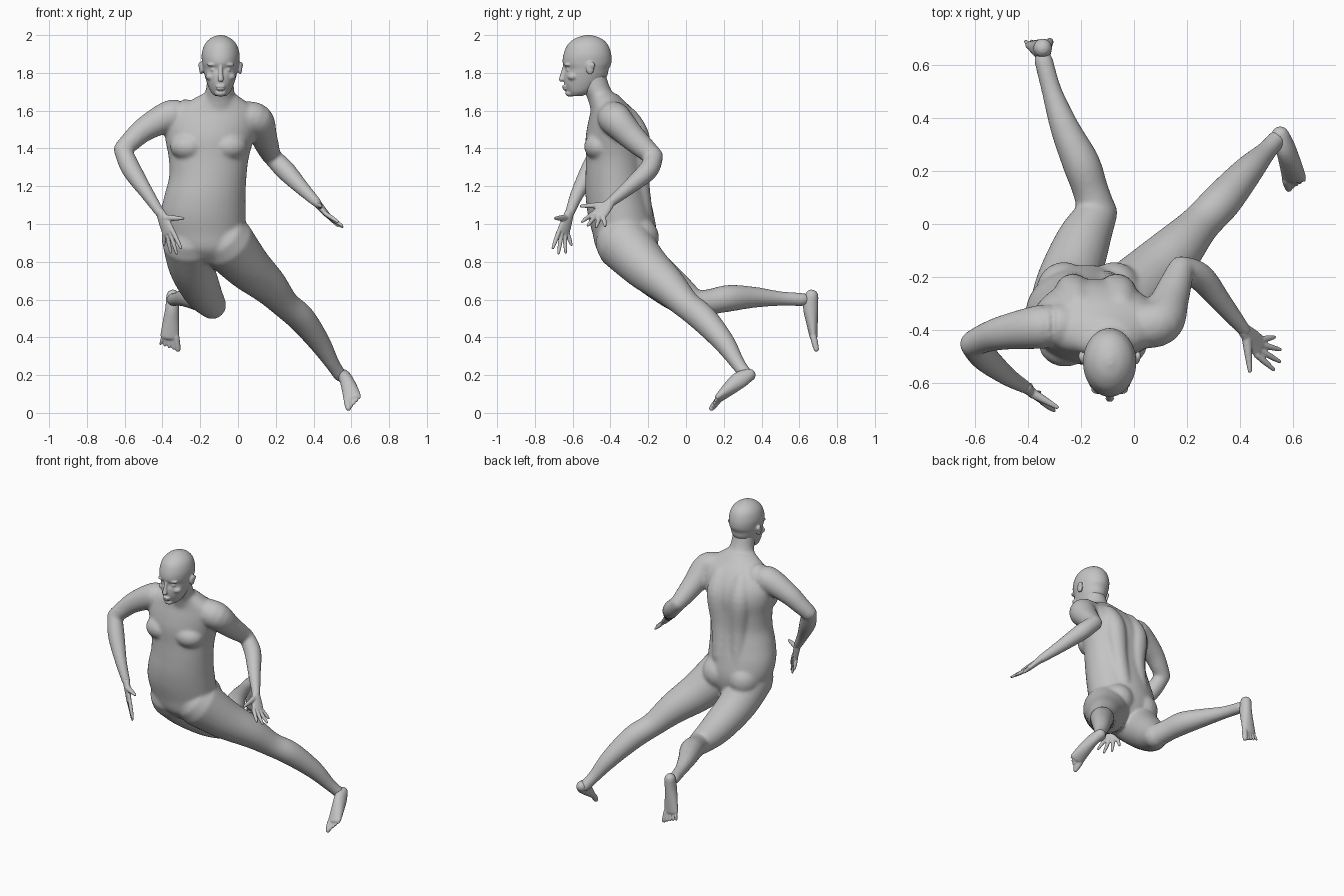
import bpy, bmesh, math
from mathutils import Vector, Matrix

skin = bpy.data.materials.new("grey_skin")
skin.diffuse_color = (0.55, 0.55, 0.55, 1)


def spline(pts, steps=5):
    """Catmull-Rom resampling of (x, y, z, half_width, half_depth) stations."""
    out = []
    for i in range(len(pts) - 1):
        p = [Vector(pts[max(0, min(len(pts) - 1, i + k))]) for k in (-1, 0, 1, 2)]
        for s in range(steps):
            t = s / steps
            out.append(0.5 * (2 * p[1] + (p[2] - p[0]) * t
                              + (2 * p[0] - 5 * p[1] + 4 * p[2] - p[3]) * t * t
                              + (3 * p[1] - p[0] - 3 * p[2] + p[3]) * t ** 3))
    return out + [Vector(pts[-1])]


def loft(bm, pts, side=(1, 0, 0), level=False, round_ends=True, n=24):
    """Closed elliptical tube; side is the direction of the half-width."""
    pts = [p if len(p) == 5 else (*p, p[3]) for p in pts]
    st = spline(pts)
    rings = []
    for i, p in enumerate(st):
        t = Vector((0, 0, 1)) if level else \
            (st[min(i + 1, len(st) - 1)] - st[max(i - 1, 0)]).to_3d().normalized()
        u = Vector(side)
        u = (u - t * u.dot(t)).normalized()
        rings.append((p.to_3d(), u, t.cross(u), p[3], p[4], t))
    if round_ends:
        def dome(r, sign):
            c, u, v, a, b, t = r
            return [(c + t * sign * min(a, b) * math.sin(q), u, v,
                     a * math.cos(q), b * math.cos(q), t) for q in (0.5, 0.95, 1.35)]
        rings = dome(rings[0], -1)[::-1] + rings + dome(rings[-1], 1)
    loops = []
    for c, u, v, a, b, t in rings:
        loops.append([bm.verts.new(c + u * a * math.cos(2 * math.pi * k / n)
                                   + v * b * math.sin(2 * math.pi * k / n)) for k in range(n)])
    for lo, hi in zip(loops, loops[1:]):
        for k in range(n):
            bm.faces.new((lo[k], lo[(k + 1) % n], hi[(k + 1) % n], hi[k]))
    bm.faces.new(loops[0][::-1])
    bm.faces.new(loops[-1])


def ball(bm, c, r):
    r = r if isinstance(r, tuple) else (r, r, r)
    bmesh.ops.create_uvsphere(bm, u_segments=24, v_segments=16, radius=1,
                              matrix=Matrix.Translation(c) @ Matrix.Diagonal((*r, 1)))


def finish(bm, name, voxel, smooth):
    """Fuse the overlapping forms of one part and relax the joins."""
    bmesh.ops.recalc_face_normals(bm, faces=bm.faces)
    me = bpy.data.meshes.new(name)
    bm.to_mesh(me)
    bm.free()
    me.materials.append(skin)
    ob = bpy.data.objects.new(name, me)
    bpy.context.collection.objects.link(ob)
    m = ob.modifiers.new("fuse", 'REMESH')
    m.mode, m.voxel_size, m.use_smooth_shade = 'VOXEL', voxel, True
    m = ob.modifiers.new("relax", 'SMOOTH')
    m.factor, m.iterations = 0.5, smooth


# --- torso with arms and legs
bm = bmesh.new()
loft(bm, [(-.15, -.31, .79, .08, .09), (-.165, -.32, .86, .19, .15), (-.18, -.325, .95, .22, .17),
          (-.185, -.345, 1.05, .225, .175), (-.175, -.362, 1.15, .215, .17),
          (-.16, -.37, 1.25, .205, .162), (-.155, -.37, 1.35, .212, .16),
          (-.15, -.37, 1.45, .235, .162), (-.14, -.375, 1.53, .245, .145),
          (-.125, -.39, 1.60, .225, .115), (-.11, -.415, 1.65, .15, .09),
          (-.10, -.44, 1.69, .085, .075)], level=True, round_ends=False, n=40)
for s in (-1, 1):
    ball(bm, (-.155 + s * .105, -.455, 1.41), (.10, .085, .075))           # chest
    ball(bm, (-.17 + s * .095, -.255, .93), (.105, .112, .11))             # buttock
    loft(bm, [(-.17 + s * .065, -.23, 1.05, .055), (-.155 + s * .07, -.255, 1.25, .06),
              (-.145 + s * .085, -.26, 1.45, .07), (-.13 + s * .08, -.31, 1.56, .06)])  # back muscle
# neck
loft(bm, [(-.10, -.41, 1.58, .11, .09), (-.10, -.44, 1.66, .088, .08),
          (-.095, -.475, 1.72, .074, .074), (-.093, -.50, 1.80, .07, .074)], level=True)
# arms: shoulder, elbow, wrist
loft(bm, [(-.27, -.385, 1.575, .085), (-.36, -.39, 1.572, .083), (-.49, -.41, 1.505, .066),
          (-.56, -.43, 1.445, .056), (-.61, -.452, 1.395, .049)])
loft(bm, [(-.612, -.455, 1.395, .047), (-.565, -.505, 1.29, .052), (-.48, -.575, 1.16, .037),
          (-.41, -.617, 1.055, .026)])
loft(bm, [(.02, -.385, 1.565, .085), (.10, -.37, 1.55, .087), (.135, -.29, 1.465, .072),
          (.16, -.22, 1.40, .06), (.178, -.17, 1.358, .05)])
loft(bm, [(.178, -.168, 1.358, .048), (.25, -.20, 1.285, .053), (.33, -.295, 1.20, .041),
          (.42, -.405, 1.11, .026)])
# left leg
loft(bm, [(-.06, -.33, .90, .15), (.05, -.215, .775, .125), (.16, -.10, .675, .10),
          (.25, .0, .575, .076), (.335, .09, .50, .074), (.43, .20, .375, .058),
          (.50, .275, .26, .039), (.54, .32, .20, .036)])
# right leg
loft(bm, [(-.255, -.33, .90, .145), (-.245, -.215, .775, .122), (-.19, -.06, .645, .102),
          (-.138, .04, .572, .077)])
loft(bm, [(-.138, .04, .572, .074), (-.165, .13, .588, .068), (-.20, .23, .607, .071),
          (-.26, .36, .612, .056), (-.31, .50, .605, .039), (-.342, .62, .60, .036)])
finish(bm, "body", .0085, 14)

# --- head
bm = bmesh.new()
hx = -.092
loft(bm, [(hx, -.58, 1.678, .03, .03), (hx, -.562, 1.70, .052, .066), (hx, -.546, 1.74, .07, .098),
          (hx, -.532, 1.785, .084, .115), (hx, -.524, 1.82, .092, .115), (hx, -.524, 1.853, .098, .129),
          (hx, -.522, 1.90, .1, .126), (hx, -.52, 1.95, .085, .106), (hx, -.518, 1.984, .052, .066),
          (hx, -.518, 2.0, .012, .016)], level=True, round_ends=False, n=40)
loft(bm, [(hx, -.640, 1.835, .010, .012), (hx, -.652, 1.79, .012, .014),
          (hx, -.660, 1.765, .017, .013)])                                  # nose
ball(bm, (hx, -.643, 1.728), (.027, .014, .007))                            # upper lip
ball(bm, (hx, -.640, 1.715), (.023, .014, .007))                            # lower lip
ball(bm, (hx, -.612, 1.692), (.03, .028, .018))                             # chin
for s in (-1, 1):
    ball(bm, (hx + s * .036, -.622, 1.816), (.018, .013, .011))             # eye
    ball(bm, (hx + s * .038, -.625, 1.843), (.034, .02, .009))              # brow
    ball(bm, (hx + s * .048, -.598, 1.78), (.032, .03, .022))               # cheek
    ball(bm, (hx + s * .103, -.508, 1.825), (.011, .022, .034))             # ear
    ball(bm, (hx + s * .108, -.500, 1.84), (.010, .020, .018))              # ear rim
finish(bm, "head", .005, 4)


def hand(name, wrist, knuckles, across, tips, thumb):
    """Palm, four fingers (first nearest the thumb) and thumb."""
    bm = bmesh.new()
    w, k, s = Vector(wrist), Vector(knuckles), Vector(across).normalized()
    loft(bm, [(*w, .026, .022), (*w.lerp(k, .5), .038, .018), (*k, .044, .014)], side=s)
    for i, tip in enumerate(tips):
        base, t = k + s * (.033 - .022 * i), Vector(tip)
        loft(bm, [(*base, .0125), (*base.lerp(t, .55), .0115), (*t, .0075)], n=12)
    b, t = w.lerp(k, .3) + s * .018, Vector(thumb)
    loft(bm, [(*b, .019), (*b.lerp(t, .5), .0145), (*t, .0085)], n=12)
    finish(bm, name, .004, 4)


hand("right_hand", (-.41, -.617, 1.06), (-.368, -.65, .955), (.55, -.55, .15),
     [(-.302, -.705, .873), (-.325, -.675, .845), (-.357, -.637, .85), (-.392, -.607, .89)],
     (-.292, -.692, 1.03))
hand("left_hand", (.415, -.40, 1.115), (.475, -.465, 1.045), (-.35, -.85, .3),
     [(.528, -.55, 1.012), (.55, -.52, .992), (.552, -.475, .985), (.53, -.428, .99)],
     (.438, -.555, 1.095))


def foot(name, stations, across, big, little):
    """Heel-to-ball form with five toes between the big and little toe tips."""
    bm = bmesh.new()
    s = Vector(across).normalized()
    loft(bm, stations, side=s)
    ballc = Vector(stations[-1][:3])
    for i in range(5):
        f = i / 4
        tip = Vector(big).lerp(Vector(little), f)
        base = ballc + s * (-.034 + .068 * f)
        r = .017 if i == 0 else .0125 - .001 * i
        loft(bm, [(*base, r * 1.1), (*base.lerp(tip, .6), r), (*tip, r * .85)], n=12)
    finish(bm, name, .0045, 5)


foot("left_foot", [(.553, .335, .20, .034, .034), (.573, .285, .175, .036, .046),
                   (.592, .225, .125, .043, .036), (.605, .175, .08, .048, .022)],
     (.8, .25, .5), (.585, .135, .024), (.642, .165, .08))
foot("right_foot", [(-.345, .665, .618, .035, .036), (-.348, .66, .555, .037, .04),
                    (-.355, .667, .48, .044, .031), (-.362, .675, .405, .05, .021)],
     (-1, 0, .1), (-.318, .69, .337), (-.41, .69, .365))
